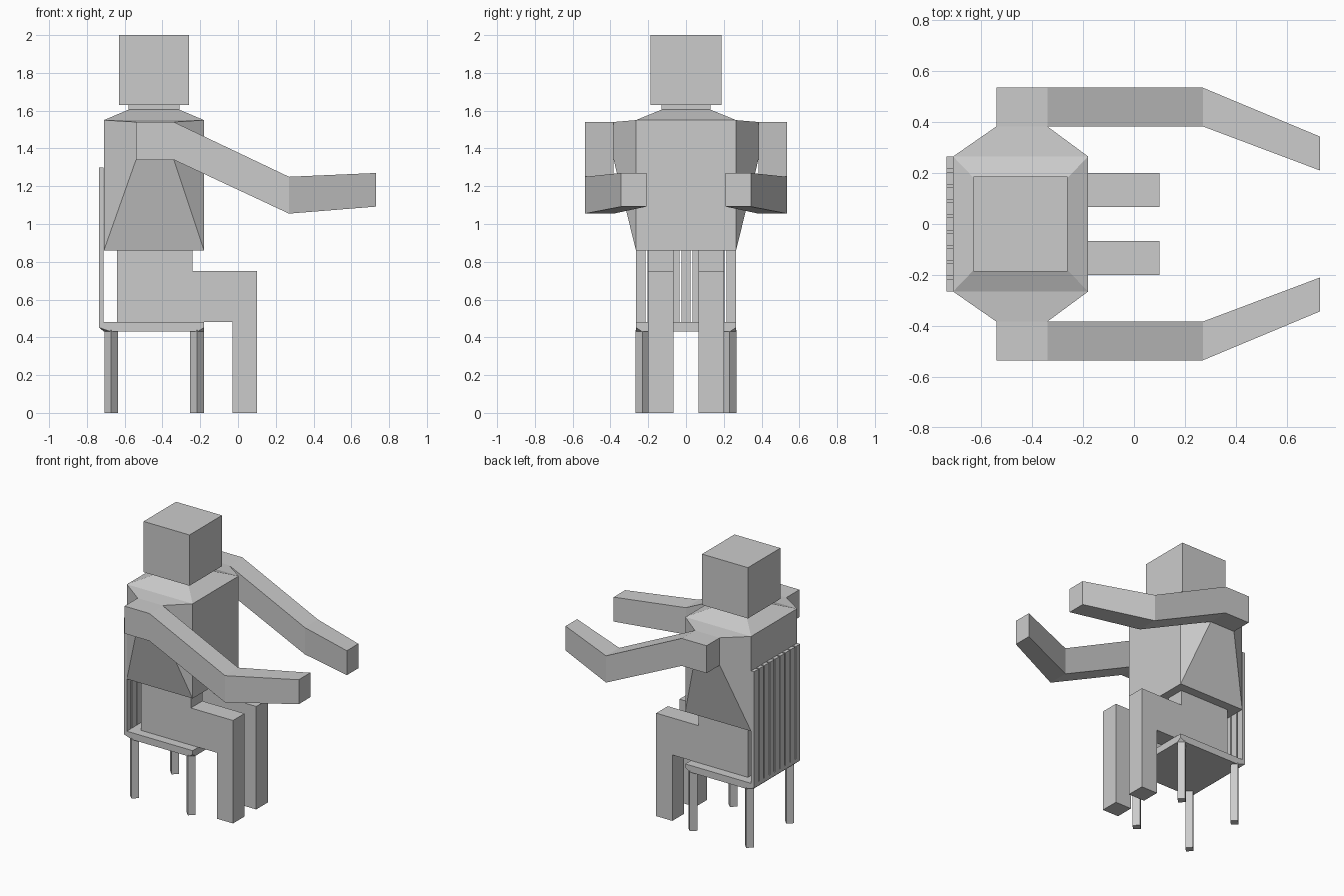
import bpy, bmesh

if "Cube" in bpy.data.objects:
    bpy.data.objects.remove(bpy.data.objects["Cube"])


def make(name, bm, mirror=False):
    bmesh.ops.recalc_face_normals(bm, faces=bm.faces)
    me = bpy.data.meshes.new(name)
    bm.to_mesh(me)
    bm.free()
    ob = bpy.data.objects.new(name, me)
    bpy.context.collection.objects.link(ob)
    if mirror:
        m = ob.modifiers.new("mirror", 'MIRROR')
        m.use_axis = (False, True, False)
        m.use_mirror_merge = False
    return ob


def loft(name, sections, mirror=False):
    """Skin matching closed rings of points and cap both ends."""
    bm = bmesh.new()
    rings = [[bm.verts.new(p) for p in s] for s in sections]
    n = len(rings[0])
    for a, b in zip(rings, rings[1:]):
        for i in range(n):
            j = (i + 1) % n
            bm.faces.new((a[i], a[j], b[j], b[i]))
    bm.faces.new(rings[0])
    bm.faces.new(rings[-1])
    return make(name, bm, mirror)


def rect_z(x0, x1, y0, y1, z):
    return [(x0, y0, z), (x1, y0, z), (x1, y1, z), (x0, y1, z)]


def rect_y(x0, x1, z0, z1, y):
    return [(x0, y, z0), (x1, y, z0), (x1, y, z1), (x0, y, z1)]


def rect_x(x, y0, y1, z0, z1):
    return [(x, y0, z0), (x, y1, z0), (x, y1, z1), (x, y0, z1)]


# Torso with sloped collar, neck and head
loft("torso", [rect_z(-.71, -.18, -.265, .265, .86),
               rect_z(-.71, -.18, -.265, .265, 1.55),
               rect_z(-.58, -.31, -.13, .13, 1.605)])
loft("neck", [rect_z(-.58, -.31, -.13, .13, 1.60),
              rect_z(-.58, -.31, -.13, .13, 1.63)])
loft("head", [rect_z(-.63, -.26, -.187, .187, 1.63),
              rect_z(-.63, -.26, -.187, .187, 2.0)])

# Shoulders flare out of the torso sides to a square block
loft("shoulder", [rect_y(-.71, -.18, .86, 1.55, .265),
                  rect_y(-.54, -.34, 1.34, 1.54, .383),
                  rect_y(-.54, -.34, 1.34, 1.54, .535)], True)

# Upper arm and forearm
loft("arm", [rect_x(-.34, .383, .535, 1.34, 1.54),
             rect_x(.27, .383, .535, 1.055, 1.25),
             rect_x(.73, .21, .343, 1.092, 1.27)], True)

# Bent legs: one stepped profile given thickness
profile = [(-.64, .48), (-.03, .48), (-.03, 0), (.10, 0),
           (.10, .75), (-.24, .75), (-.24, .86), (-.64, .86)]
loft("leg", [[(x, y, z) for x, z in profile] for y in (.067, .2)], True)

# Chair seat: rectangular top, lower corners cut away around the legs
bm = bmesh.new()
pts = [(x, y, z) for x in (-.735, -.18) for y in (-.265, .265) for z in (.48, .452)]
for s in (-1, 1):
    pts += [(-.71, s * .232, .43), (-.672, s * .265, .43),
            (-.215, s * .265, .43), (-.18, s * .232, .43)]
for p in pts:
    bm.verts.new(p)
bmesh.ops.convex_hull(bm, input=bm.verts)
bmesh.ops.dissolve_limit(bm, angle_limit=.01, verts=bm.verts, edges=bm.edges)
make("seat", bm)

# Chair legs: diamond section
for name, cx in (("back_chair_leg", -.672), ("front_chair_leg", -.217)):
    r, cy = .036, .231
    loft(name, [[(cx + r, cy, z), (cx, cy + r, z), (cx - r, cy, z), (cx, cy - r, z)]
                for z in (0, .44)], True)

# Backrest slats
for i in range(9):
    y = (i - 4) * .06
    loft("back_slat", [rect_z(-.735, -.711, y - .025, y + .025, z) for z in (.48, 1.30)])
